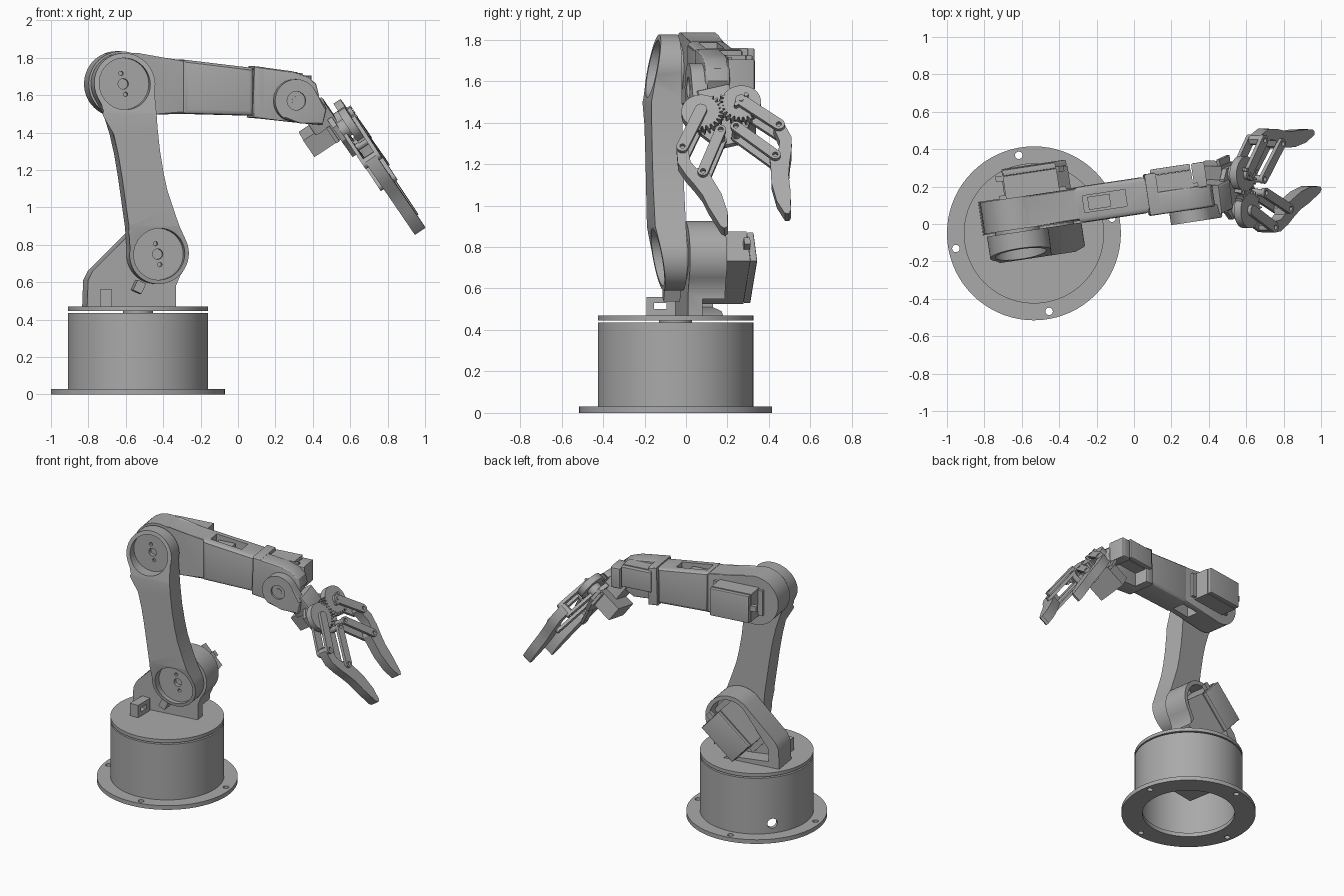
import bpy, bmesh
from math import sin, cos, pi, radians
from mathutils import Matrix, Vector

cube = bpy.data.objects.get("Cube")
if cube:
    bpy.data.objects.remove(cube)

grey = bpy.data.materials.new("plain grey")
grey.use_nodes = True
grey.diffuse_color = (0.4, 0.4, 0.4, 1)
grey.node_tree.nodes["Principled BSDF"].inputs["Base Color"].default_value = (0.4, 0.4, 0.4, 1)
parts = []


def frame(o, a, b, c):
    m = Matrix((a, b, c)).transposed().to_4x4()
    m.translation = Vector(o)
    return m


# Frames: base (x, y, z), arm (along, up, sideways), slant (sideways, up, along), grip
O = Vector((-0.535, -0.05, 0))
TURN = radians(8.5)
U, V, Z = Vector((cos(TURN), sin(TURN), 0)), Vector((-sin(TURN), cos(TURN), 0)), Vector((0, 0, 1))
BASE = frame(O, (1, 0, 0), (0, 1, 0), (0, 0, 1))
ARM = frame(O, U, Z, V)
SLANT = frame(O, V, Z, U)
D = Vector((0.541, 0.249, -0.804)).normalized()
S = Vector((0.098, -0.975, -0.195))
S = (S - D * S.dot(D)).normalized()
GRIP = frame((0.6, 0.17, 1.47), S, D, S.cross(D))
if GRIP.to_3x3().col[2].x < 0:
    GRIP = frame((0.6, 0.17, 1.47), S, D, D.cross(S))


def prism(name, pts, lo, hi, m, bevel=0, side=None):
    """Extrude a flat outline from lo to hi; side limits the bevel to one cap."""
    bm = bmesh.new()
    rings = [[bm.verts.new((p[0], p[1], h)) for p in pts] for h in (lo, hi)]
    caps = [bm.faces.new(r) for r in rings]
    for i in range(len(pts)):
        j = (i + 1) % len(pts)
        bm.faces.new((rings[0][i], rings[0][j], rings[1][j], rings[1][i]))
    if bevel:
        use = caps if side is None else [caps[side]]
        bmesh.ops.bevel(bm, geom=[e for f in use for e in f.edges], offset=bevel,
                        segments=3, affect='EDGES', profile=0.5)
    bm.transform(m)
    bmesh.ops.recalc_face_normals(bm, faces=bm.faces)
    me = bpy.data.meshes.new(name)
    bm.to_mesh(me)
    bm.free()
    me.materials.append(grey)
    ob = bpy.data.objects.new(name, me)
    bpy.context.collection.objects.link(ob)
    parts.append(ob)
    return ob


def arc(cx, cy, r, a0=0, a1=360, n=40):
    full = abs(a1 - a0) == 360
    k = n if full else n - 1
    return [(cx + r * cos(radians(a0 + (a1 - a0) * i / k)),
             cy + r * sin(radians(a0 + (a1 - a0) * i / k))) for i in range(n)]


def rect(cx, cy, w, h, ang=0):
    c, s = cos(radians(ang)), sin(radians(ang))
    return [(cx + x * c - y * s, cy + x * s + y * c)
            for x, y in ((-w / 2, -h / 2), (w / 2, -h / 2), (w / 2, h / 2), (-w / 2, h / 2))]


def bar(a, b, r):
    """Round-ended link outline."""
    t = (Vector(b) - Vector(a)).angle_signed(Vector((1, 0))) * 180 / pi
    return arc(*b, r, t - 90, t + 90, 10) + arc(*a, r, t + 90, t + 270, 10)


def cut(ob, *cutters):
    for c in cutters:
        c.hide_render = True
        mod = ob.modifiers.new("cut", 'BOOLEAN')
        mod.operation, mod.solver, mod.object = 'DIFFERENCE', 'EXACT', c
    bpy.context.view_layer.update()
    dg = bpy.context.evaluated_depsgraph_get()
    ob.data = bpy.data.meshes.new_from_object(ob.evaluated_get(dg))
    ob.modifiers.clear()
    for c in cutters:
        parts.remove(c)
        bpy.data.objects.remove(c)


def hole(pts, lo, hi, m):
    return prism("cutter", pts, lo, hi, m)


def servo(name, cx, cy, ang, l, w, v0, v1):
    c, s = cos(radians(ang)), sin(radians(ang))
    prism(name + "_servo_body", rect(cx, cy, l, w, ang), v0, v1 - 0.035, ARM)
    prism(name + "_servo_lid", rect(cx, cy, l * 0.98, w * 0.97, ang), v1 - 0.034, v1, ARM, 0.006)
    prism(name + "_servo_ears", rect(cx, cy, l * 1.25, w * 0.9, ang), v0 + 0.005, v0 + 0.025, ARM)
    e = l / 2 + 0.015
    prism(name + "_servo_cable", rect(cx - c * e, cy - s * e, 0.05, 0.04, ang), v1 - 0.06, v1 - 0.03, ARM)


# Base: flange, hollow can, turntable
flange = prism("base_flange", arc(0, 0, 0.465, n=72), 0, 0.03, BASE)
cut(flange, hole(arc(0, 0, 0.32, n=64), -1, 1, BASE),
    *[hole(arc(0.425 * cos(radians(11 + 90 * i)), 0.425 * sin(radians(11 + 90 * i)), 0.02, n=16), -1, 1, BASE)
      for i in range(4)])
can = prism("base_can", arc(0, 0, 0.375, n=72), 0.03, 0.435, BASE)
w = radians(141)
side = frame(O + Vector((0, 0, 0.1)), (-sin(w), cos(w), 0), (0, 0, 1), (cos(w), sin(w), 0))
cut(can, hole(arc(0, 0, 0.345, n=64), 0, 0.41, BASE), hole(arc(0, 0, 0.035, n=20), 0.2, 0.6, side))
prism("base_servo", rect(0.05, 0, 0.38, 0.19, 10), 0.2, 0.415, BASE)
prism("turntable_neck", arc(0, 0, 0.08), 0.43, 0.45, BASE)
prism("turntable", arc(0, 0, 0.375, n=72), 0.445, 0.47, BASE)

# Shoulder bracket with a recessed back
PX, PZ, EX, EZ = 0.1, 0.75, -0.086, 1.66
bracket = prism("shoulder_bracket", [(0.21, 0.47), (0.21, 0.58)] + arc(PX, PZ, 0.175, -40, 138, 28)
                + [(-0.24, 0.66), (-0.265, 0.61), (-0.27, 0.47)], 0.03, 0.21, ARM)
cut(bracket, hole([(0.3, 0.4), (0.18, 0.6)] + arc(PX, PZ, 0.145, -40, 138, 24)
                  + [(-0.19, 0.6), (-0.19, 0.51), (0.1, 0.49)], 0.1, 0.3, ARM))
servo("shoulder", 0.052, 0.7, 222, 0.31, 0.19, 0.1, 0.365)
tab = prism("cable_tab", rect(-0.17, -0.07, 0.065, 0.14), 0.47, 0.56, BASE)
cut(tab, hole(rect(-0.17, -0.075, 0.2, 0.06), 0.5, 0.53, BASE))
prism("cable_stub", rect(0.0, 0.575, 0.05, 0.06, -25), -0.06, 0.02, ARM)

# Upper arm with slanted ends and round pockets
outline = (arc(PX, PZ, 0.16, 170, 385, 30)
           + [(0.205, 0.9), (0.17, 1), (0.14, 1.09), (0.12, 1.18), (0.1, 1.3), (0.087, 1.42), (0.08, 1.52)]
           + arc(EX, EZ, 0.165, -15, 205, 30)
           + [(-0.185, 1.5), (-0.15, 1.39), (-0.125, 1.28), (-0.105, 1.16), (-0.085, 1.02), (-0.068, 0.9)])
arm = prism("upper_arm", outline, -0.13, 0.02, ARM, 0.025, 0)
cutters = [hole([(-0.13, 1.5), (-0.065, 1.84), (-0.3, 1.84)], -0.6, 0.6, SLANT),
           hole([(-0.13, 0.9), (-0.07, 0.57), (-0.3, 0.57)], -0.6, 0.6, SLANT)]
for x, z in ((PX, PZ), (EX, EZ)):
    cutters.append(hole(arc(x, z, 0.138), -0.3, -0.045, ARM))
    cutters.append(hole(arc(x, z, 0.028, n=20), -0.1, -0.015, ARM))
    cutters += [hole(arc(x - 0.012 * k, z + 0.056 * k, 0.012, n=12), -0.1, -0.015, ARM) for k in (-1, 1)]
cut(arm, *cutters)
for n, x, z in (("shoulder_axle", PX, PZ), ("elbow_axle", EX, EZ)):
    prism(n, arc(x, z, 0.12), 0.015, 0.045, ARM)

# Forearm: rounded elbow, then a slotted box section
elbow = prism("forearm_elbow", arc(EX, EZ, 0.175, 62, 270, 30)
              + [(0.05, 1.495), (0.27, 1.5), (0.27, 1.785)], 0.035, 0.205, ARM, 0.012)
cut(elbow, hole(rect(0.18, 1.5, 0.16, 0.3), 0.08, 0.17, ARM))
fore = prism("forearm_box", [(0.25, 1.5), (0.63, 1.49), (0.63, 1.745), (0.25, 1.79)], 0.017, 0.212, ARM, 0.025)
cut(fore, hole(rect(0.4, 1.75, 0.23, 0.2), 0.07, 0.16, ARM))
prism("forearm_slot_block", rect(0.37, 1.7, 0.12, 0.1), 0.08, 0.15, ARM)
servo("elbow", 0.025, EZ, 0, 0.29, 0.2, 0.2, 0.36)

# Wrist: shell, collar, boss and servo
shell = [(0.62, 1.48), (0.76, 1.465), (0.85, 1.455), (0.93, 1.5), (0.98, 1.6),
         (0.965, 1.66), (0.92, 1.7), (0.84, 1.727), (0.63, 1.755)]
prism("wrist_shell", shell, 0.0, 0.12, ARM, 0.012)
prism("wrist_collar", [(0.62, 1.48), (0.69, 1.474), (0.69, 1.748), (0.63, 1.755)], 0.0, 0.225, ARM, 0.012)
servo("wrist", 0.77, 1.65, 0, 0.22, 0.15, 0.115, 0.245)
prism("wrist_back_ear", rect(0.92, 1.63, 0.07, 0.15), 0.11, 0.245, ARM, 0.01)
boss = prism("wrist_boss", arc(0.847, 1.57, 0.115, 35, 240, 28) + [(0.87, 1.45), (0.99, 1.44), (1.01, 1.53)],
             -0.065, 0.01, ARM, 0.01)
cut(boss, hole(arc(0.847, 1.57, 0.05, n=28), -0.2, -0.05, ARM))
prism("wrist_screw", arc(0.847, 1.57, 0.022, n=20), -0.055, -0.04, ARM)

# Gripper mount and servo
prism("gripper_mount", rect(0, -0.11, 0.16, 0.12), -0.2, -0.06, GRIP, 0.01)
prism("gripper_servo", rect(-0.05, -0.005, 0.21, 0.11), -0.27, -0.1, GRIP)
prism("gripper_servo_ears", rect(-0.05, -0.005, 0.28, 0.1), -0.13, -0.11, GRIP)
prism("gripper_plate", [(-0.14, -0.05), (-0.09, -0.09), (0.09, -0.09), (0.14, -0.05), (0.14, 0.04),
                        (0.06, 0.165), (-0.06, 0.165), (-0.14, 0.04)], -0.1, -0.072, GRIP)


def gear(k):
    """Outline toothed only where the two gears mesh and beside it."""
    pts, teeth = [], 26
    for i in range(teeth):
        for step, r in ((0, 0.088), (0.3, 0.088), (0.45, 0.109), (0.75, 0.109)):
            t = 2 * pi * (i + step + (0.5 if k > 0 else 0)) / teeth
            inside = cos(t - radians(145)) > 0.2
            r = r if inside else 0.095
            pts.append((k * (0.1 + r * cos(t)), r * sin(t)))
    return pts


# Gears, links and fingers, one set per side
for k, tag in ((1, "right"), (-1, "left")):
    wheel = prism(tag + "_gear", gear(k), -0.03, 0.014, GRIP)
    cut(wheel, hole(arc(0.1 * k, 0, 0.016, n=16), -0.1, 0.1, GRIP))
    prism(tag + "_gear_hub", arc(0.1 * k, 0, 0.05, n=24), -0.075, -0.03, GRIP)
    finger = [(0.213, 0.18), (0.225, 0.16), (0.25, 0.157), (0.268, 0.175), (0.283, 0.26), (0.262, 0.34),
              (0.238, 0.4), (0.215, 0.47), (0.203, 0.55), (0.175, 0.67), (0.16, 0.687), (0.142, 0.68),
              (0.122, 0.6), (0.124, 0.49), (0.147, 0.385), (0.152, 0.345), (0.17, 0.322), (0.205, 0.315), (0.222, 0.27)]
    prism(tag + "_finger", [(k * x, y) for x, y in finger], -0.053, 0.015, GRIP)
    for a, b, r, n in (((0.1, 0), (0.24, 0.185), 0.029, "outer"), ((0.038, 0.14), (0.18, 0.35), 0.026, "inner")):
        for lo, hi, layer in ((0.013, 0.035, "front"), (-0.073, -0.053, "back")):
            link = prism(f"{tag}_{n}_{layer}_link", [(k * x, y) for x, y in bar(a, b, r)], lo, hi, GRIP)
            ends = (b,) if n == "outer" else (a, b)
            cut(link, *[hole(arc(k * p[0], p[1], 0.013, n=14), lo - 0.01, hi + 0.01, GRIP) for p in ends])
    prism(tag + "_pivot_post", arc(0.038 * k, 0.14, 0.02, n=16), -0.075, 0.014, GRIP)
for i in range(3):
    prism("horn_screw", arc(-0.1 + 0.03 * (i - 1), 0.02 * (i - 1), 0.011, n=12), 0.01, 0.04, GRIP)

# Smooth the round sides, keep edges sharp
bpy.ops.object.select_all(action='DESELECT')
for ob in parts:
    ob.select_set(True)
bpy.context.view_layer.objects.active = parts[0]
bpy.ops.object.shade_smooth_by_angle(angle=radians(30))
